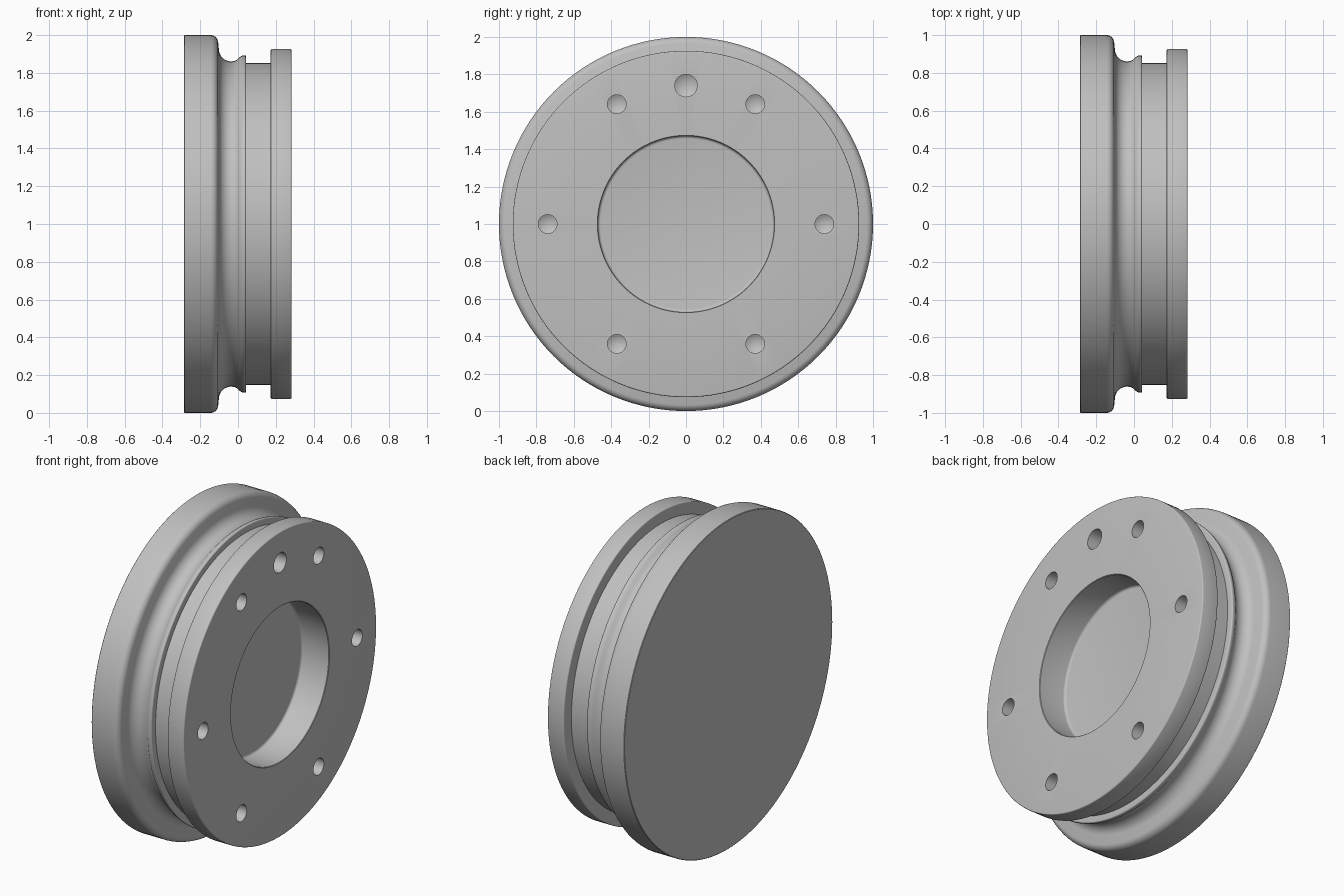
import bpy, bmesh, math
from mathutils import Matrix, Vector

if "Cube" in bpy.data.objects:
    bpy.data.objects.remove(bpy.data.objects["Cube"])

SEGMENTS = 128
CENTRE_Z = 1.0

grey = bpy.data.materials.new("plain_grey")
grey.diffuse_color = (0.53, 0.53, 0.53, 1)
grey.use_nodes = True
grey.node_tree.nodes["Principled BSDF"].inputs["Base Color"].default_value = grey.diffuse_color


def arc(cx, cr, rad, a0, a1, n=6):
    """Points (x, radius) along a profile arc, angles in degrees."""
    angles = [math.radians(a0 + (a1 - a0) * i / n) for i in range(n + 1)]
    return [(cx + rad * math.cos(a), cr + rad * math.sin(a)) for a in angles]


def lathe(name, profile, segments=SEGMENTS):
    """Revolve an (x, radius) profile around the x axis, poles included."""
    bm = bmesh.new()
    verts = [bm.verts.new((x, 0, r)) for x, r in profile]
    edges = [bm.edges.new(pair) for pair in zip(verts, verts[1:])]
    bmesh.ops.spin(bm, geom=verts + edges, cent=(0, 0, 0), axis=(1, 0, 0),
                   angle=math.tau, steps=segments, use_duplicate=False)
    bmesh.ops.remove_doubles(bm, verts=bm.verts, dist=1e-5)
    bmesh.ops.recalc_face_normals(bm, faces=bm.faces)
    mesh = bpy.data.meshes.new(name)
    bm.to_mesh(mesh)
    bm.free()
    mesh.materials.append(grey)
    obj = bpy.data.objects.new(name, mesh)
    bpy.context.collection.objects.link(obj)
    return obj


# Hub body: wide rim, rounded neck, bead, groove, flange and centre pocket
profile = [(-0.285, 0), (-0.285, 0.997), (-0.282, 1.0)]
profile += arc(-0.145, 0.96, 0.04, 90, 10)          # rim shoulder
profile += arc(-0.037, 0.925, 0.064, 190, 300, 10)  # neck hollow
profile += [(0.010, 0.884), (0.020, 0.890), (0.030, 0.893)]
profile += arc(0.036, 0.886, 0.007, 90, 0, 4)       # bead edge
profile += [(0.043, 0.853), (0.173, 0.853)]         # groove
profile += arc(0.180, 0.919, 0.007, 180, 90, 4)
profile += arc(0.276, 0.919, 0.007, 90, 0, 4)
profile += [(0.283, 0.474)]                         # front face
profile += [(0.280, 0.471), (0.115, 0.471)]         # pocket wall
profile += arc(0.115, 0.456, 0.015, 90, 180, 4)
profile += [(0.100, 0)]                             # pocket floor
hub = lathe("wheel_hub", profile)
hub.location.z = CENTRE_Z


# Blind drilled holes with cone bottoms: six bolt holes and a larger top one
def drill(angle, radius, depth=0.13):
    cutter = lathe("hole_cutter", [(0.35, 0), (0.35, radius),
                                   (0.283 - depth, radius),
                                   (0.283 - depth - radius * 0.58, 0)], 32)
    a = math.radians(angle)
    cutter.location = (0, 0.74 * math.cos(a), CENTRE_Z + 0.74 * math.sin(a))
    cutter.hide_render = True
    mod = hub.modifiers.new("drill", 'BOOLEAN')
    mod.operation = 'DIFFERENCE'
    mod.solver = 'EXACT'
    mod.object = cutter
    return cutter


cutters = [drill(60 * i, 0.05) for i in range(6)] + [drill(90, 0.06)]

# Apply the holes and smooth the curved surfaces
bpy.context.view_layer.objects.active = hub
hub.select_set(True)
for mod in list(hub.modifiers):
    bpy.ops.object.modifier_apply(modifier=mod.name)
for cutter in cutters:
    bpy.data.objects.remove(cutter, do_unlink=True)
bpy.ops.object.shade_smooth_by_angle(angle=math.radians(30))
